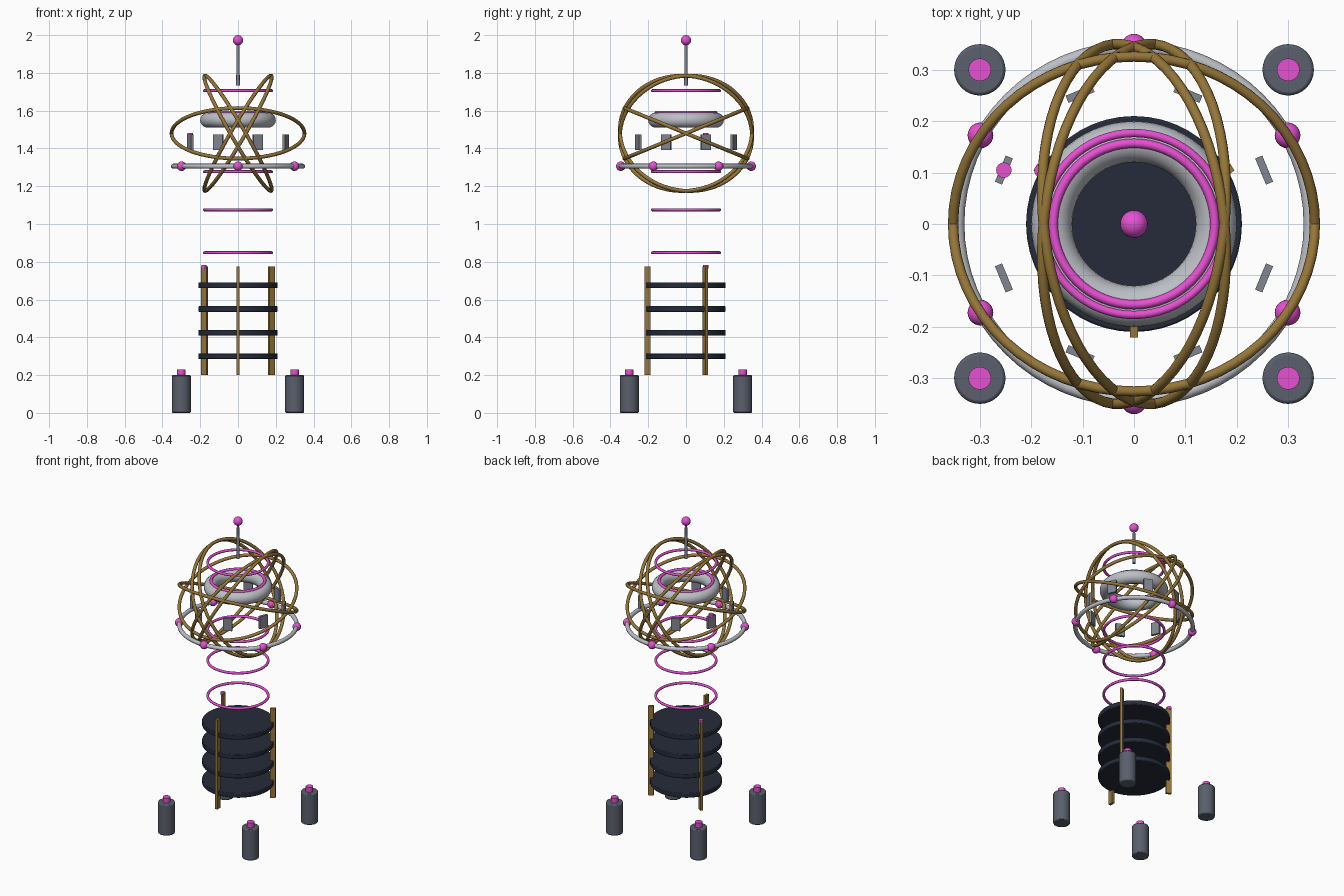
import bpy
from math import sin, cos, radians, pi
from mathutils import Vector

if "Cube" in bpy.data.objects:
    bpy.data.objects.remove(bpy.data.objects["Cube"])


def material(name, r, g, b):
    m = bpy.data.materials.new(name)
    m.diffuse_color = (r, g, b, 1)
    m.use_nodes = True
    m.node_tree.nodes["Principled BSDF"].inputs["Base Color"].default_value = m.diffuse_color
    return m


GOLD = material("gold", 0.30, 0.18, 0.04)
PINK = material("magenta", 0.80, 0.08, 0.65)
NAVY = material("navy", 0.018, 0.024, 0.042)
SLATE = material("slate", 0.10, 0.115, 0.15)
STEEL = material("steel", 0.22, 0.24, 0.28)
SILVER = material("silver", 0.50, 0.52, 0.56)


def finish(name, mat, bevel=0, smooth=True):
    o = bpy.context.object
    o.name = name
    o.data.materials.append(mat)
    if smooth:
        bpy.ops.object.shade_smooth_by_angle(angle=radians(35))
    if bevel:
        b = o.modifiers.new("bevel", 'BEVEL')
        b.width, b.segments = bevel, 2
        b.limit_method, b.angle_limit = 'ANGLE', radians(40)
    return o


def cylinder(name, mat, x, y, z0, z1, r, r_top=None, bevel=0, sides=32):
    bpy.ops.mesh.primitive_cone_add(vertices=sides, radius1=r, radius2=r if r_top is None else r_top,
                                    depth=z1 - z0, location=(x, y, (z0 + z1) / 2))
    return finish(name, mat, bevel)


def box(name, mat, x, y, z0, z1, radial, tangential, angle):
    bpy.ops.mesh.primitive_cube_add(size=1, location=(x, y, (z0 + z1) / 2),
                                    rotation=(0, 0, angle))
    o = finish(name, mat, smooth=False)
    o.scale = (radial, tangential, z1 - z0)
    return o


def ring(name, mat, z, major, minor, normal=(0, 0, 1), sides=12, segs=64):
    rot = Vector(normal).to_track_quat('Z', 'Y').to_euler()
    bpy.ops.mesh.primitive_torus_add(major_radius=major, minor_radius=minor, major_segments=segs,
                                     minor_segments=sides, location=(0, 0, z), rotation=rot)
    return finish(name, mat)


def ball(name, mat, x, y, z, r):
    bpy.ops.mesh.primitive_uv_sphere_add(segments=24, ring_count=14, radius=r, location=(x, y, z))
    return finish(name, mat)


# Four corner canisters with caps
for x in (-0.3, 0.3):
    for y in (-0.3, 0.3):
        cylinder("canister", SLATE, x, y, 0, 0.2, 0.05, bevel=0.006)
        cylinder("canister_cap", PINK, x, y, 0.195, 0.23, 0.022)

# Stack of round plates
for i in range(4):
    z = 0.3 + 0.125 * i
    cylinder("stack_plate", NAVY, 0, 0, z - 0.015, z + 0.015, 0.21, bevel=0.004, sides=48)

# Three upright rails around the stack
for deg in (-90, 30, 150):
    a = radians(deg)
    box("stack_rail", GOLD, 0.205 * cos(a), 0.205 * sin(a), 0.2, 0.775, 0.032, 0.016, a)
a = radians(150)
cylinder("rail_light", PINK, 0.208 * cos(a), 0.208 * sin(a), 0.765, 0.783, 0.014, sides=16)

# Floating thin rings
for z in (0.848, 1.075, 1.277, 1.706):
    ring("floating_ring", PINK, z, 0.177, 0.008)

# Core torus with its glowing ring
ring("core_torus", SILVER, 1.55, 0.16, 0.04, sides=20)
ring("core_glow_ring", PINK, 1.59, 0.157, 0.009)

# Halo ring with six beads
ring("halo_ring", SILVER, 1.306, 0.343, 0.013)
for i in range(6):
    a = radians(30 + 60 * i)
    ball("halo_bead", PINK, 0.345 * cos(a), 0.345 * sin(a), 1.306, 0.025)

# Six tilted orbit rings forming the cage
for i in range(6):
    a = i * pi / 3
    ring("orbit_ring", GOLD, 1.48, 0.352, 0.01, (2.0 * sin(a), 0.41 * cos(a), 1))

# Eight upright panels in a circle
for i in range(8):
    a = radians(22.5 + 45 * i)
    box("panel", STEEL, 0.274 * cos(a), 0.274 * sin(a), 1.393, 1.473, 0.015, 0.055, a)
a = radians(157.5)
cylinder("panel_light", PINK, 0.274 * cos(a), 0.274 * sin(a), 1.466, 1.483, 0.015, sides=16)

# Antenna mast with ball tip
cylinder("antenna_mast", STEEL, 0, 0, 1.733, 1.965, 0.010, 0.007, sides=16)
ball("antenna_tip", PINK, 0, 0, 1.973, 0.027)
